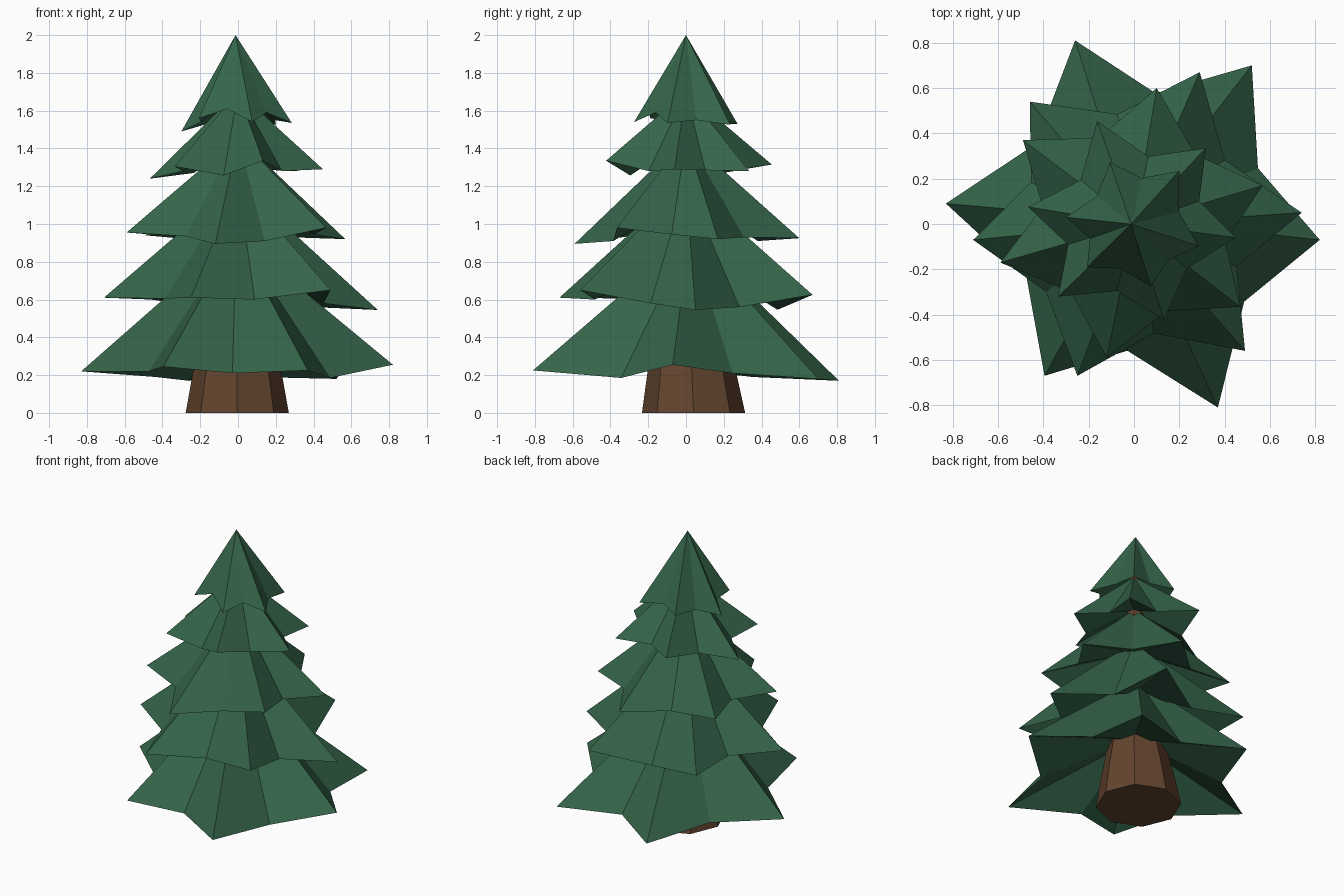
import bpy, bmesh, math
from mathutils import Vector

if "Cube" in bpy.data.objects:
    bpy.data.objects.remove(bpy.data.objects["Cube"])


def material(name, rgb):
    m = bpy.data.materials.new(name)
    m.diffuse_color = (*rgb, 1.0)
    m.use_nodes = True
    m.node_tree.nodes["Principled BSDF"].inputs["Base Color"].default_value = m.diffuse_color
    return m


green = material("pine_green", (0.036, 0.129, 0.068))
brown = material("bark_brown", (0.126, 0.058, 0.027))


def add_object(name, bm, mat):
    mesh = bpy.data.meshes.new(name)
    bm.to_mesh(mesh)
    bm.free()
    mesh.materials.append(mat)
    obj = bpy.data.objects.new(name, mesh)
    bpy.context.collection.objects.link(obj)
    return obj


def branch_tier(name, apex, notch_radii, tips, notch_z):
    """Star-shaped skirt: six tips, a notch between each pair, hollowed underside."""
    bm = bmesh.new()
    rim = []
    for i, (x, y, z) in enumerate(tips):
        rim.append(bm.verts.new((x, y, z)))
        nxt = tips[(i + 1) % len(tips)]
        mid = (Vector((x, y)).normalized() + Vector(nxt[:2]).normalized()).normalized()
        rim.append(bm.verts.new((*(mid * notch_radii[i]), notch_z[i])))
    rim_z = sum(v.co.z for v in rim) / len(rim)
    top = bm.verts.new(apex)
    hollow = bm.verts.new((0, 0, rim_z + 0.4 * (apex[2] - rim_z)))
    for i, v in enumerate(rim):
        w = rim[(i + 1) % len(rim)]
        bm.faces.new((top, v, w))
        bm.faces.new((hollow, w, v))
    add_object(name, bm, green)


# Tiers of branches, bottom to top (tips run anticlockwise from +x)
branch_tier("branch_tier_1", (-.01, .02, .94), [.60, .585, .56, .53, .56, .595],
            [(.82, -.07, .255), (.52, .70, .18), (-.26, .81, .17),
             (-.83, .09, .22), (-.395, -.67, .245), (.37, -.81, .225)],
            [.21, .19, .19, .22, .21, .185])
branch_tier("branch_tier_2", (0, 0, 1.22), [.49] * 6,
            [(.74, .05, .545), (.29, .67, .625), (-.46, .54, .60),
             (-.71, -.07, .61), (-.25, -.67, .61), (.49, -.56, .65)],
            [.56, .546, .60, .605, .60, .58])
branch_tier("branch_tier_3", (0, 0, 1.46), [.41] * 6,
            [(.568, .17, .92), (.10, .60, .925), (-.49, .37, .94),
             (-.59, -.17, .955), (-.12, -.59, .895), (.467, -.365, .98)],
            [.93, .91, .94, .935, .91, .945])
branch_tier("branch_tier_4", (0, 0, 1.70), [.305] * 6,
            [(.45, -.06, 1.29), (.317, .335, 1.28), (-.163, .454, 1.315),
             (-.467, .075, 1.24), (-.335, -.32, 1.305), (.132, -.423, 1.335)],
            [1.285, 1.29, 1.27, 1.28, 1.257, 1.28])
branch_tier("branch_tier_5", (-.013, 0, 2.0), [.205, .205, .205, .205, .205, .22],
            [(.285, -.097, 1.535), (.20, .235, 1.525), (-.106, .273, 1.53),
             (-.30, .03, 1.49), (-.207, -.19, 1.56), (.075, -.275, 1.54)],
            [1.55, 1.55, 1.53, 1.54, 1.61, 1.59])

# Trunk: tapered octagon running up inside the tiers
bm = bmesh.new()
rings = []
for z, r, cy in ((0, .273, .04), (.23, .232, .03), (.5, .175, .015), (1.72, .02, 0)):
    rings.append([bm.verts.new((r * math.cos(k * math.pi / 4) - .004,
                                cy + r * math.sin(k * math.pi / 4), z))
                  for k in range(8)])
for lo, hi in zip(rings, rings[1:]):
    for k in range(8):
        j = (k + 1) % 8
        bm.faces.new((lo[k], lo[j], hi[j], hi[k]))
bm.faces.new(rings[0][::-1])
bm.faces.new(rings[-1])
add_object("trunk", bm, brown)
